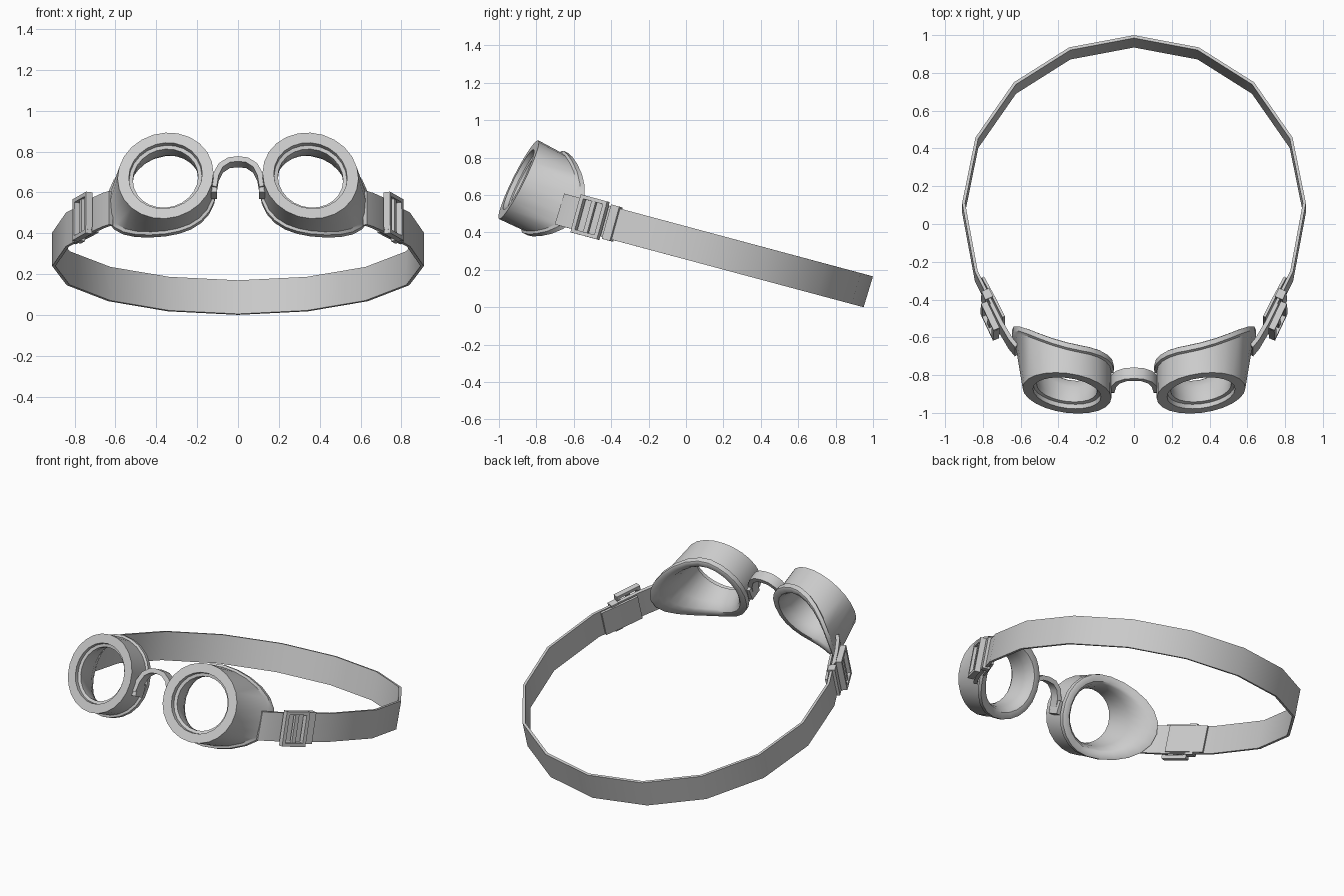
import bpy, bmesh, math
from mathutils import Vector as V

cube = bpy.data.objects.get("Cube")
if cube:
    bpy.data.objects.remove(cube)

grey = bpy.data.materials.new("mid grey")
grey.use_nodes = True
grey.diffuse_color = (0.6, 0.6, 0.6, 1)
grey.node_tree.nodes["Principled BSDF"].inputs["Base Color"].default_value = (0.6, 0.6, 0.6, 1)


def finish(name, bm, mirror=False, angle=38):
    bmesh.ops.recalc_face_normals(bm, faces=bm.faces)
    mesh = bpy.data.meshes.new(name)
    bm.to_mesh(mesh)
    bm.free()
    mesh.materials.append(grey)
    obj = bpy.data.objects.new(name, mesh)
    bpy.context.collection.objects.link(obj)
    bpy.ops.object.select_all(action='DESELECT')
    obj.select_set(True)
    bpy.context.view_layer.objects.active = obj
    bpy.ops.object.shade_smooth_by_angle(angle=math.radians(angle))
    if mirror:
        obj.modifiers.new("Mirror", 'MIRROR').use_mirror_merge = False
    return obj


def skin(bm, loops, closed=False):
    """Bridge equal vertex loops with quads."""
    rows = [[bm.verts.new(p) for p in loop] for loop in loops]
    n = len(rows[0])
    pairs = list(zip(rows, rows[1:]))
    if closed:
        pairs.append((rows[-1], rows[0]))
    else:
        bm.faces.new(rows[0])
        bm.faces.new(rows[-1])
    for a, b in pairs:
        for i in range(n):
            j = (i + 1) % n
            bm.faces.new((a[i], a[j], b[j], b[i]))


def ribbon(name, path, side, width, thick, mirror=False):
    """Flat band along a path, with its width along a fixed direction."""
    side = side.normalized()
    loops = []
    for i, p in enumerate(path):
        a = (p - path[i - 1]).normalized() if i else None
        b = (path[i + 1] - p).normalized() if i < len(path) - 1 else None
        tangent = ((a or b) + (b or a)).normalized()
        out = tangent.cross(side).normalized() * thick / 2
        s = side * width / 2
        loops.append([p + s + out, p + s - out, p - s - out, p - s + out])
    bm = bmesh.new()
    skin(bm, loops)
    return finish(name, bm, mirror)


# Eye cups: lofted from a round front ring to a drop-shaped rim on the face
CENTRE = V((0.355, -0.895, 0.682))
UP = V((0, 0.447, 0.895))
BACK = V((0, 0.895, -0.447))
SIDES = 24


def place(u, v, w):
    return CENTRE + V((u, 0, 0)) + UP * v + BACK * w


def rim_depth(u):
    return 0.168 + 1.35 * max(u + 0.1, 0) ** 2


def ring(r, w):
    pts = []
    for i in range(SIDES):
        t = math.tau * i / SIDES
        u, v = r * math.cos(t), r * math.sin(t)
        pts.append((u, v, w + 0.13 * u))
    return pts


def rim(inset, lift):
    pts = []
    for i in range(SIDES):
        t = math.tau * i / SIDES
        c, s = math.cos(t), math.sin(t)
        u = c * ((0.292 if c > 0 else 0.248) - inset)
        v = math.copysign(abs(s) ** 0.92, s) * (0.245 - inset)
        pts.append((u, v, rim_depth(u) + lift))
    return pts


def blend(a, b, f, g):
    return [(p[0] + (q[0] - p[0]) * f, p[1] + (q[1] - p[1]) * f, p[2] + (q[2] - p[2]) * g)
            for p, q in zip(a, b)]


lens, mouth = ring(0.16, 0.06), rim(0.04, 0)
sections = [ring(0.18, 0), ring(0.235, 0), rim(0.014, -0.04), rim(0, -0.035),
            rim(0, -0.006), rim(0.008, 0), mouth,
            blend(mouth, lens, 0.3, 0.1), blend(mouth, lens, 0.7, 0.45),
            lens, ring(0.16, 0.03), ring(0.178, 0.025)]
bm = bmesh.new()
skin(bm, [[place(*p) for p in loop] for loop in sections], closed=True)
finish("eye_cups", bm, mirror=True)

# Nose bridge: arched band with feet on the cups
half = [(0.118, -0.15), (0.108, -0.085), (0.085, -0.035), (0.045, -0.006)]
arch = half + [(0, 0)] + [(-x, v) for x, v in reversed(half)]
ribbon("nose_bridge", [V((x, -0.795, 0.75)) + UP * v for x, v in arch], BACK, 0.065, 0.028)
bm = bmesh.new()
skin(bm, [[V((x, -0.85, 0.625)) + UP * v + BACK * w
           for v, w in ((-0.04, -0.03), (0.04, -0.03), (0.04, 0.05), (-0.04, 0.05))]
          for x in (0.102, 0.135)])
finish("bridge_feet", bm, mirror=True)

# Head strap: tilted faceted loop
STRAP_SIDE = V((0, 0.05, 0.165))


def on_strap(x, y):
    return V((x, y - 0.025, 0.0825 + 0.268 * (1 - y)))


half = [(0.725, -0.48), (0.775, -0.37), (0.835, -0.25), (0.902, 0.11),
        (0.832, 0.455), (0.63, 0.745), (0.34, 0.928)]
loop = half + [(0, 0.992)] + [(-x, y) for x, y in reversed(half)]
ribbon("head_strap", [on_strap(*p) for p in loop], STRAP_SIDE, 0.172, 0.016)

# Short tabs joining the cups to the buckles
tab = [(0.622, -0.645), (0.655, -0.605), (0.705, -0.52), (0.755, -0.42)]
ribbon("cup_tabs", [on_strap(*p) for p in tab], STRAP_SIDE, 0.172, 0.022, mirror=True)

# Loose strap tail behind each buckle
tail = [(0.69, -0.49), (0.735, -0.40), (0.8, -0.28)]
ribbon("strap_tails", [on_strap(*p) for p in tail], STRAP_SIDE, 0.165, 0.014, mirror=True)

# Buckles: open frames with bars, plus a keeper around the strap
along = (on_strap(0.79, -0.37) - on_strap(0.715, -0.53)).normalized()
across = (STRAP_SIDE - along * STRAP_SIDE.dot(along)).normalized()
outward = along.cross(across)


def block(bm, origin, t, s, size):
    loops = []
    for k in (-0.5, 0.5):
        loops.append([origin + along * (t + k * size[0]) + across * (s + i * size[1])
                      + outward * (j * size[2])
                      for i, j in ((-0.5, -0.5), (0.5, -0.5), (0.5, 0.5), (-0.5, 0.5))])
    skin(bm, loops)


bm = bmesh.new()
origin = on_strap(0.755, -0.485) + outward * 0.008
for sign in (-1, 1):
    block(bm, origin, 0, sign * 0.095, (0.16, 0.02, 0.035))
    block(bm, origin, sign * 0.07, 0, (0.022, 0.17, 0.035))
block(bm, origin, 0, 0, (0.025, 0.18, 0.02))
finish("buckle_frames", bm, mirror=True)

bm = bmesh.new()
block(bm, on_strap(0.778, -0.37), 0, 0, (0.05, 0.19, 0.045))
finish("strap_keepers", bm, mirror=True)
